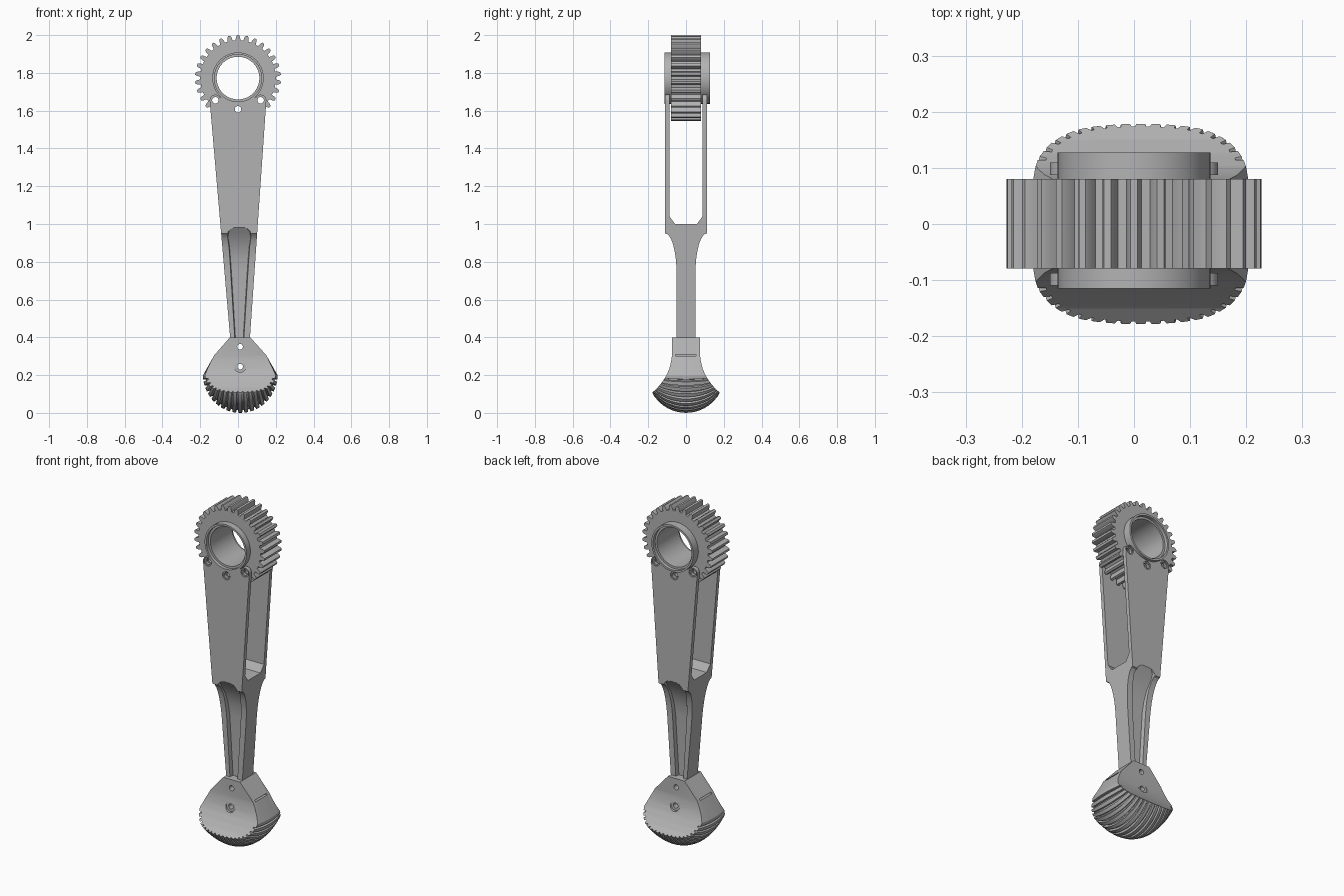
import bpy, bmesh
from math import sin, cos, pi, radians, sqrt

old = bpy.data.objects.get("Cube")
if old:
    bpy.data.objects.remove(old, do_unlink=True)

steel = bpy.data.materials.new("grey_steel")
GREY = (0.45, 0.45, 0.45, 1)
steel.diffuse_color = GREY
steel.use_nodes = True
steel.node_tree.nodes["Principled BSDF"].inputs["Base Color"].default_value = GREY


def loft(name, rings):
    """Solid through a list of equal-length point rings, capped at both ends."""
    bm = bmesh.new()
    loops = [[bm.verts.new(p) for p in ring] for ring in rings]
    for a, b in zip(loops, loops[1:]):
        for i in range(len(a)):
            j = (i + 1) % len(a)
            bm.faces.new((a[i], a[j], b[j], b[i]))
    bm.faces.new(loops[0])
    bm.faces.new(loops[-1])
    bmesh.ops.recalc_face_normals(bm, faces=bm.faces)
    mesh = bpy.data.meshes.new(name)
    bm.to_mesh(mesh)
    bm.free()
    mesh.materials.append(steel)
    obj = bpy.data.objects.new(name, mesh)
    bpy.context.collection.objects.link(obj)
    return obj


def prism_y(name, pts, y0, y1):
    return loft(name, [[(x, y, z) for x, z in pts] for y in (y0, y1)])


def prism_x(name, pts, x0, x1):
    return loft(name, [[(x, y, z) for y, z in pts] for x in (x0, x1)])


def arc(cx, cz, r, a0=0, a1=360, n=32):
    """Points on an arc, angles in degrees."""
    return [(cx + r * cos(radians(a0 + (a1 - a0) * i / n)),
             cz + r * sin(radians(a0 + (a1 - a0) * i / n)))
            for i in range(n if a1 - a0 == 360 else n + 1)]


def boolean(obj, other, op="DIFFERENCE"):
    mod = obj.modifiers.new("cut", "BOOLEAN")
    mod.operation, mod.object, mod.solver = op, other, "EXACT"
    bpy.context.view_layer.update()
    graph = bpy.context.evaluated_depsgraph_get()
    mesh = bpy.data.meshes.new_from_object(obj.evaluated_get(graph))
    obj.modifiers.clear()
    obj.data = mesh
    bpy.data.objects.remove(other, do_unlink=True)


def drill(obj, x, z, r, y0=-0.3, y1=0.3, n=24):
    boolean(obj, prism_y("drill", arc(x, z, r, n=n), y0, y1))


def mirrored(half):
    """Closes a half profile by reflecting its first coordinate."""
    return half + [(-y, z) for y, z in reversed(half)]


GEAR_Z = 1.7725
TIP, ROOT, TEETH = 0.2275, 0.2, 30
bolts = [(-0.12, 1.655), (0.12, 1.655), (0, 1.607)]

# Toothed wheel with its hub and bore
outline = []
for t in range(TEETH):
    for off, r in ((-.32, ROOT), (-.24, .218), (-.13, TIP),
                   (.13, TIP), (.24, .218), (.32, ROOT)):
        a = pi / 2 + (t + off) * 2 * pi / TEETH
        outline.append((r * cos(a), GEAR_Z + r * sin(a)))
gear = prism_y("toothed_wheel", outline, -0.079, 0.08)
boolean(gear, prism_y("hub", arc(0, GEAR_Z, 0.136, n=64), -0.115, 0.127), "UNION")
drill(gear, 0, GEAR_Z, 0.113, n=64)
drill(gear, 0, GEAR_Z, 0.125, -0.3, -0.095, 64)
drill(gear, 0, GEAR_Z, 0.125, 0.107, 0.3, 64)
for x, z in bolts:
    drill(gear, x, z, 0.017)

# Forked arm: side profile trimmed to the tapering front profile
flare = [(0.05 + 0.06 * (1 - sin(i * pi / 16)) ** 1.0, 0.95 - 0.21 * (1 - cos(i * pi / 16)))
         for i in range(9)]
arm = prism_x("forked_arm", mirrored([(0.11, 1.75)] + flare + [(0.05, 0.36)]), -0.3, 0.3)
front = ([(-0.04, 0.38), (0.062, 0.38)] + arc(0.12, 1.655, 0.03, -5, 150, 12)
         + arc(-0.12, 1.655, 0.03, 30, 185, 12))
boolean(arm, prism_y("trim", front, -0.3, 0.3), "INTERSECT")

# Fork slot with sloping corners
slot = mirrored([(0.087, 1.8), (0.087, 1.04), (0.058, 1.0)])
boolean(arm, prism_x("slot", slot, -0.3, 0.3))
drill(arm, 0, GEAR_Z, 0.13, n=64)
for x, z in bolts:
    drill(arm, x, z, 0.017)
    for side in (-1, 1):
        drill(arm, x, z, 0.024, side * 0.103, side * 0.2)

# Tapered flute on both faces: height, outer half width, floor half width, floor depth
flute = [(0.37, 0.037, 0.019, 0.026), (0.75, 0.062, 0.042, 0.026),
         (0.82, 0.067, 0.047, 0.034), (0.88, 0.071, 0.052, 0.05),
         (0.93, 0.076, 0.06, 0.075), (0.96, 0.068, 0.055, 0.095),
         (0.978, 0.045, 0.038, 0.107), (0.986, 0.012, 0.01, 0.113)]
for side in (-1, 1):
    rings = [[(0.007 - wo, side * 0.15, z), (0.007 + wo, side * 0.15, z),
              (0.007 + wi, side * d, z), (0.007 - wi, side * d, z)]
             for z, wo, wi, d in flute]
    boolean(arm, loft("flute", rings))

# Crowned foot with curved grooves, trimmed by the flared side profile
CX, CZ, GROOVES = 0.012, 0.205, 19
rings = []
for i in range(17):
    y = -0.192 + 0.024 * i
    rx = 0.198 * (1 - 0.2 * (y / 0.2) ** 2)
    rz = sqrt(CZ ** 2 - y ** 2)
    ring = []
    for t in range(GROOVES):
        for off, depth in ((-.3, 0), (.3, 0), (.38, 0.014), (.62, 0.014)):
            if t == GROOVES - 1 and depth:
                continue
            a = (t + off - (GROOVES - 1) / 2) * pi / GROOVES
            ring.append((CX + (rx - depth) * sin(a), y, CZ - (rz - depth) * cos(a)))
    ring += [(0.15, y, 0.305), (0.065, y, 0.4), (-0.043, y, 0.4), (-0.126, y, 0.305)]
    rings.append(ring)
foot = loft("grooved_foot", rings)
cheek = [(0.075, 0.45), (0.075, 0.3), (0.079, 0.27), (0.088, 0.235), (0.103, 0.2),
         (0.125, 0.165), (0.15, 0.134), (0.178, 0.108), (0.23, 0.07), (0.23, -0.05)]
boolean(foot, prism_x("cheeks", mirrored(cheek), -0.4, 0.4), "INTERSECT")
for z in (0.35, 0.245):
    drill(foot, 0.011, z, 0.015)
for side in (-1, 1):
    drill(foot, 0.011, 0.245, 0.03, side * 0.081, side * 0.2)
    # Thin slit in each shoulder
    slit = [(-0.055, 0.3), (0.052, 0.3), (0.052, 0.308), (-0.055, 0.308)]
    boolean(foot, prism_x("slit", slit, CX + side * 0.09, CX + side * 0.3))

# The lower bolt hole also passes through the arm's tongue inside the foot
drill(arm, 0.011, 0.35, 0.015)

# Smooth curved surfaces while keeping machined edges crisp
bpy.ops.object.select_all(action="DESELECT")
for obj in (gear, arm, foot):
    obj.data.materials.clear()
    obj.data.materials.append(steel)
    obj.select_set(True)
    bpy.context.view_layer.objects.active = obj
bpy.ops.object.shade_smooth_by_angle(angle=radians(25))
